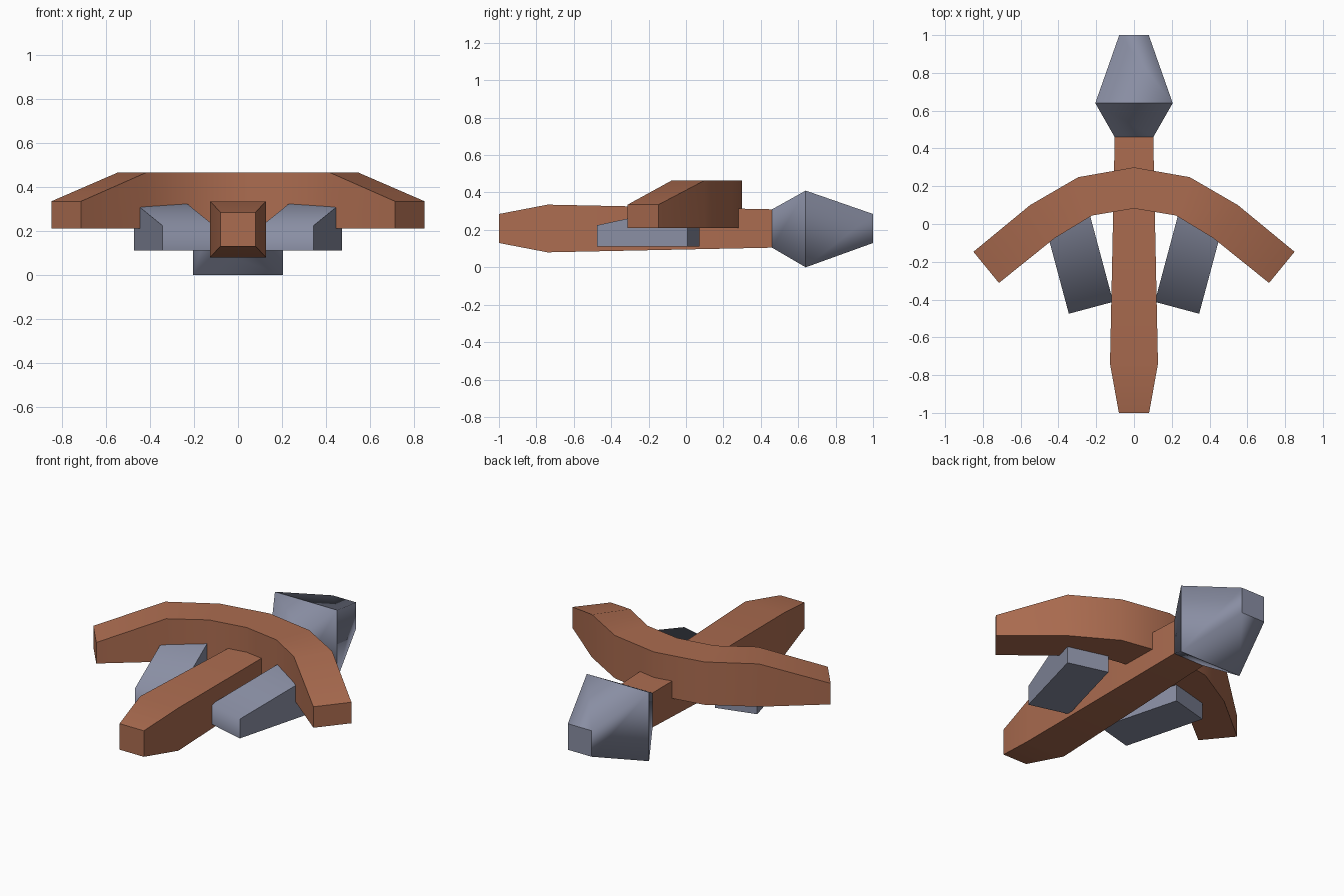
import bpy, bmesh, math
from mathutils import Vector

cube = bpy.data.objects.get("Cube")
if cube:
    bpy.data.objects.remove(cube, do_unlink=True)


def material(name, colour):
    mat = bpy.data.materials.new(name)
    mat.use_nodes = True
    mat.diffuse_color = (*colour, 1)
    bsdf = next(n for n in mat.node_tree.nodes if n.type == "BSDF_PRINCIPLED")
    bsdf.inputs["Base Color"].default_value = (*colour, 1)
    bsdf.inputs["Roughness"].default_value = 0.8
    return mat


wood = material("warm brown wood", (0.41, 0.15, 0.08))
metal = material("blue grey metal", (0.25, 0.27, 0.365))


def by_angle(edge):
    return edge.calc_face_angle(0) > math.radians(30)


def loft(name, rings, mat, is_sharp=by_angle):
    """Skin four-cornered rings, cap both ends and mark the sharp edges."""
    bm = bmesh.new()
    loops = [[bm.verts.new(p) for p in ring] for ring in rings]
    for a, b in zip(loops, loops[1:]):
        for i in range(4):
            j = (i + 1) % 4
            bm.faces.new((a[i], a[j], b[j], b[i]))
    bm.faces.new(loops[0])
    bm.faces.new(loops[-1])
    bmesh.ops.recalc_face_normals(bm, faces=bm.faces)
    bm.normal_update()
    for face in bm.faces:
        face.smooth = True
    for edge in bm.edges:
        edge.smooth = not is_sharp(edge)
    mesh = bpy.data.meshes.new(name)
    bm.to_mesh(mesh)
    bm.free()
    mesh.materials.append(mat)
    obj = bpy.data.objects.new(name, mesh)
    bpy.context.collection.objects.link(obj)
    return obj


def section(y, half, low, high):
    return [(-half, y, low), (half, y, low), (half, y, high), (-half, y, high)]


# Tapered central stock
loft("stock", [section(-1, 0.08, 0.13, 0.285),
               section(-0.74, 0.127, 0.08, 0.335),
               section(0.46, 0.102, 0.105, 0.31)], wood)

# Square spear-like head: only the ring edges stay crisp
loft("head", [section(0.46, 0.102, 0.105, 0.31),
              section(0.64, 0.205, 0.0, 0.41),
              section(1, 0.078, 0.13, 0.285)], metal,
     lambda e: abs(e.verts[0].co.y - e.verts[1].co.y) < 0.001)

# Curved crossbar: outer point, inner point and top height at each station
half_bar = [((0, 0.3), (0, 0.082), 0.465),
            ((0.295, 0.248), (0.222, 0.045), 0.465),
            ((0.55, 0.1), (0.42, -0.075), 0.465),
            ((0.85, -0.147), (0.715, -0.312), 0.335)]


def bar_ring(side, outer, inner, top):
    (ox, oy), (ix, iy) = outer, inner
    return [(side * ox, oy, 0.21), (side * ix, iy, 0.21),
            (side * ix, iy, top), (side * ox, oy, top)]


bar = [bar_ring(-1, *s) for s in reversed(half_bar[1:])]
bar += [bar_ring(1, *s) for s in half_bar]
loft("curved_crossbar", bar, wood)


# Slanted side braces, blended over their front upper edge
def front_top_blend(edge):
    return not all(v.co.y < -0.3 and v.co.z > 0.2 for v in edge.verts)


for side, label in ((1, "left"), (-1, "right")):
    angle = math.radians(15)
    along = Vector((side * math.sin(angle), math.cos(angle), 0)) * 0.5
    across = Vector((-side * math.cos(angle), math.sin(angle), 0)) * 0.243
    corner = Vector((side * 0.345, -0.475, 0))
    rings = []
    for start, top in ((corner, 0.225), (corner + along, 0.33)):
        rings.append([start + Vector((0, 0, 0.11)), start + across + Vector((0, 0, 0.11)),
                      start + across + Vector((0, 0, top)), start + Vector((0, 0, top))])
    loft(label + "_brace", rings, metal, front_top_blend)
